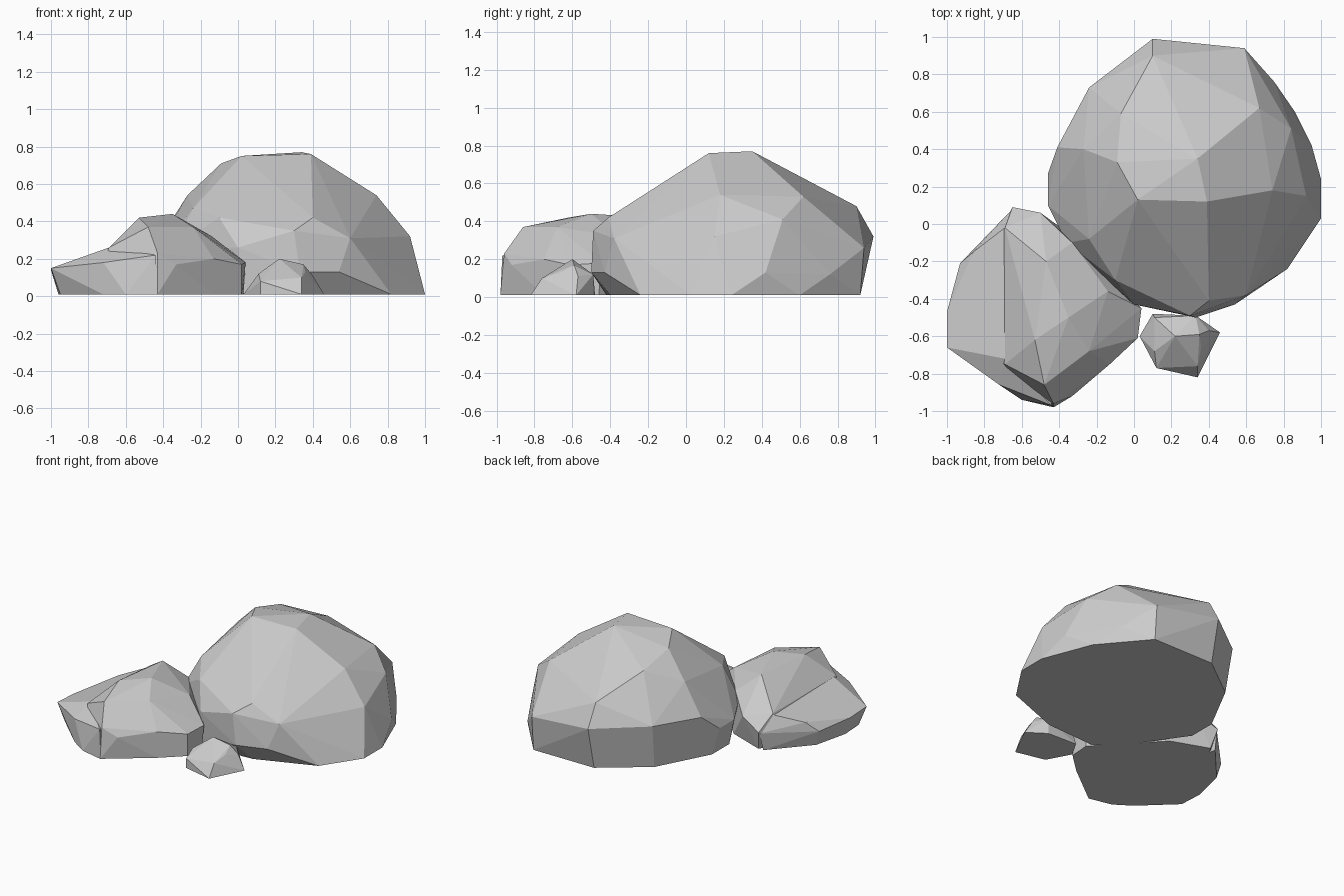
import bpy, bmesh, math


def boulder(name, rings, ground):
    """Faceted stone: convex hull of chiselled corner points above a ground outline."""
    bm = bmesh.new()
    for p in rings:
        bm.verts.new(p)
    for x, y in ground:
        bm.verts.new((x, y, 0.01))
    res = bmesh.ops.convex_hull(bm, input=bm.verts[:])
    junk = {v for v in res["geom_interior"] + res["geom_unused"]
            if isinstance(v, bmesh.types.BMVert)}
    bmesh.ops.delete(bm, geom=list(junk), context='VERTS')
    # merge nearly flat neighbours into larger planes
    bmesh.ops.dissolve_limit(bm, angle_limit=math.radians(3),
                             verts=bm.verts[:], edges=bm.edges[:])
    bmesh.ops.recalc_face_normals(bm, faces=bm.faces[:])
    mesh = bpy.data.meshes.new(name)
    bm.to_mesh(mesh)
    bm.free()
    obj = bpy.data.objects.new(name, mesh)
    bpy.context.collection.objects.link(obj)
    return obj


# Large boulder
boulder("large_boulder", [
    (0.34, 0.35, 0.77), (0.02, 0.13, 0.75), (0.39, 0.12, 0.76), (-0.09, 0.33, 0.71),
    (0.74, 0.18, 0.54), (0.67, 0.62, 0.53), (-0.07, 0.59, 0.64), (-0.27, 0.40, 0.54),
    (0.84, 0.51, 0.41), (0.92, 0.15, 0.32), (0.10, 0.90, 0.48), (0.10, 0.99, 0.32),
    (0.59, 0.94, 0.26), (0.75, 0.76, 0.12), (0.95, 0.42, 0.13), (-0.24, 0.73, 0.33),
    (-0.41, 0.41, 0.32), (-0.46, 0.27, 0.20), (-0.46, 0.10, 0.20), (-0.36, -0.10, 0.25),
    (-0.24, -0.08, 0.47), (-0.10, -0.30, 0.42), (0.40, -0.41, 0.42), (0.60, -0.38, 0.31),
    (0.30, -0.49, 0.35), (0.00, -0.43, 0.26), (0.33, -0.50, 0.13), (0.54, -0.43, 0.13),
], [
    (0.40, -0.40), (0.82, -0.24), (1.00, 0.03), (1.00, 0.24), (0.86, 0.60), (0.59, 0.92),
    (0.10, 0.92), (-0.22, 0.68), (-0.42, 0.30), (-0.42, 0.10), (-0.12, -0.33), (0.02, -0.42),
])

# Medium boulder, upper mass
boulder("medium_boulder", [
    (-0.53, -0.62, 0.42), (-0.47, -0.20, 0.42), (-0.35, -0.50, 0.44), (-0.48, -0.86, 0.37),
    (-0.24, -0.68, 0.37), (-0.69, -0.02, 0.26), (-0.69, -0.75, 0.26), (-0.65, 0.09, 0.15),
    (-0.50, 0.06, 0.22), (-0.33, -0.10, 0.30), (-0.14, -0.36, 0.32), (0.04, -0.45, 0.18),
    (0.02, -0.61, 0.17), (-0.13, -0.75, 0.20), (-0.43, -0.96, 0.23), (-0.33, -0.92, 0.17),
], [
    (-0.43, -0.98), (-0.13, -0.75), (0.02, -0.61), (0.03, -0.46), (-0.35, -0.05),
    (-0.62, 0.05), (-0.80, -0.20), (-0.80, -0.70), (-0.60, -0.94),
])

# Medium boulder, lower ledge on the left
boulder("medium_boulder_ledge", [
    (-0.69, -0.02, 0.25), (-0.69, -0.72, 0.26), (-0.86, -0.15, 0.19), (-0.80, -0.67, 0.20),
    (-1.00, -0.47, 0.14), (-1.00, -0.66, 0.15), (-0.93, -0.21, 0.12), (-0.72, -0.86, 0.18),
    (-0.44, -0.97, 0.22), (-0.65, 0.08, 0.14),
], [
    (-0.95, -0.64), (-0.96, -0.47), (-0.90, -0.22), (-0.66, 0.05), (-0.43, -0.98),
    (-0.60, -0.94), (-0.72, -0.86),
])

# Small stone in front
boulder("small_stone", [
    (0.22, -0.60, 0.20), (0.35, -0.59, 0.17), (0.20, -0.70, 0.12), (0.11, -0.68, 0.12),
    (0.36, -0.66, 0.13), (0.12, -0.77, 0.08), (0.34, -0.76, 0.10), (0.11, -0.50, 0.10),
    (0.33, -0.49, 0.12), (0.40, -0.57, 0.11),
], [
    (0.03, -0.60), (0.10, -0.48), (0.33, -0.49), (0.46, -0.58), (0.34, -0.82), (0.12, -0.77),
])
